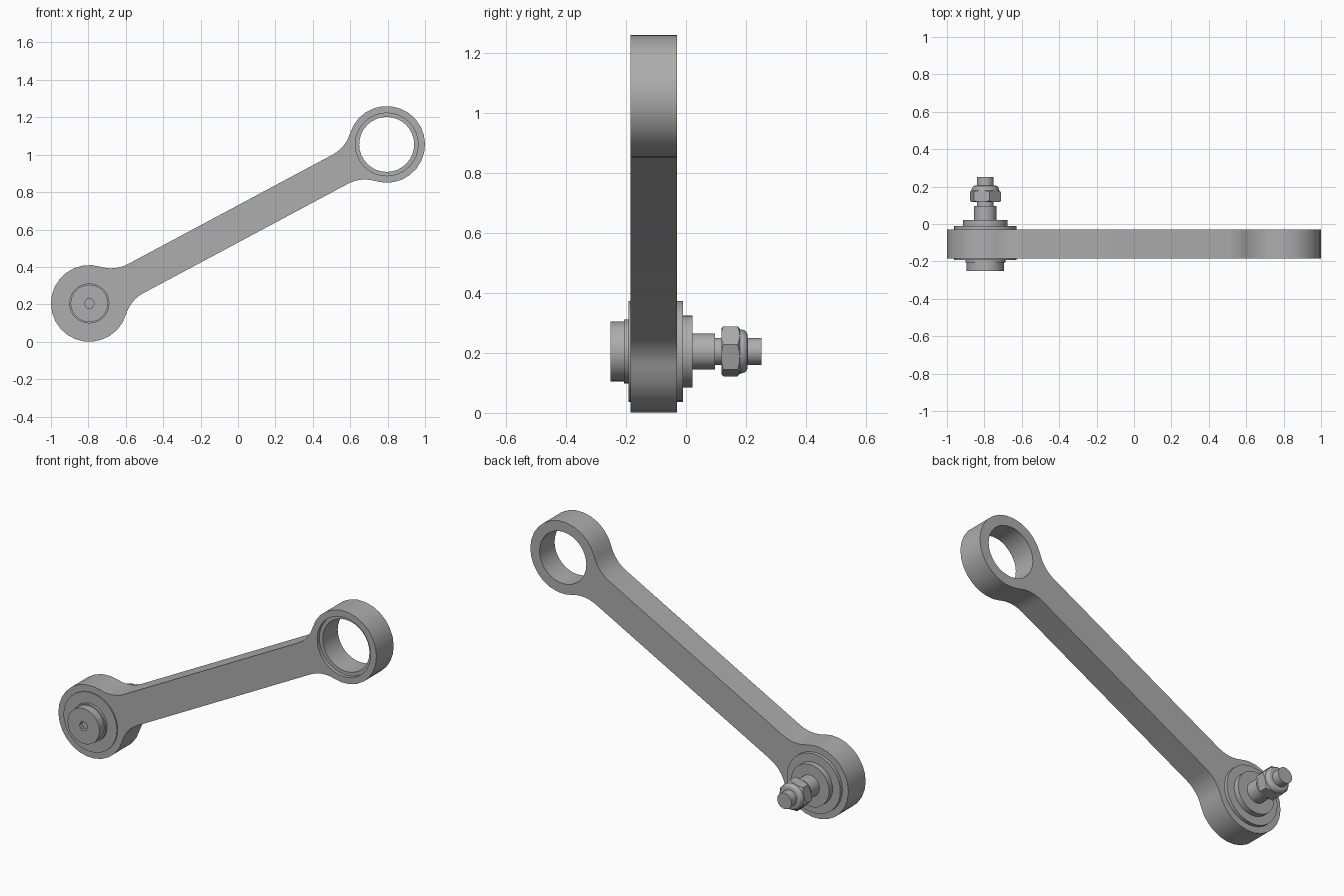
import bpy, bmesh, math
from mathutils import Vector

cube = bpy.data.objects.get("Cube")
if cube:
    bpy.data.objects.remove(cube)

steel = bpy.data.materials.new("grey steel")
steel.use_nodes = True
GREY = (0.42, 0.42, 0.42, 1)
steel.diffuse_color = GREY
steel.node_tree.nodes["Principled BSDF"].inputs["Base Color"].default_value = GREY

LOW = Vector((-0.795, 0, 0.205))     # stud end
HIGH = Vector((0.795, 0, 1.055))     # open eye end
EYE_R, HALF_W, FILLET = 0.205, 0.088, 0.19
FRONT, BACK = -0.185, -0.03


def finish(bm, name):
    bmesh.ops.remove_doubles(bm, verts=bm.verts, dist=1e-5)
    bmesh.ops.recalc_face_normals(bm, faces=bm.faces)
    mesh = bpy.data.meshes.new(name)
    bm.to_mesh(mesh)
    bm.free()
    ob = bpy.data.objects.new(name, mesh)
    bpy.context.collection.objects.link(ob)
    mesh.materials.append(steel)
    return ob


def select(ob):
    bpy.ops.object.select_all(action='DESELECT')
    ob.select_set(True)
    bpy.context.view_layer.objects.active = ob


def smooth(ob):
    select(ob)
    bpy.ops.object.shade_smooth_by_angle(angle=math.radians(30))


def prism(name, outline, y0, y1):
    """Extrude an (x, z) outline from y0 to y1."""
    bm = bmesh.new()
    face = bm.faces.new([bm.verts.new((x, y0, z)) for x, z in outline])
    ext = bmesh.ops.extrude_face_region(bm, geom=[face])
    verts = [g for g in ext["geom"] if isinstance(g, bmesh.types.BMVert)]
    bmesh.ops.translate(bm, verts=verts, vec=(0, y1 - y0, 0))
    return finish(bm, name)


def ngon(centre, radius, sides, turn=0.0):
    return [(centre.x + radius * math.cos(turn + math.tau * i / sides),
             centre.z + radius * math.sin(turn + math.tau * i / sides))
            for i in range(sides)]


def lathe(name, profile, centre, steps=32):
    """Spin a (radius, y) profile about the y axis through centre."""
    bm = bmesh.new()
    vs = [bm.verts.new((r, y, 0)) for r, y in profile]
    edges = [bm.edges.new(pair) for pair in zip(vs, vs[1:])]
    bmesh.ops.spin(bm, geom=vs + edges, cent=(0, 0, 0), axis=(0, 1, 0),
                   angle=math.tau, steps=steps, use_duplicate=False)
    bmesh.ops.translate(bm, verts=bm.verts, vec=(centre.x, 0, centre.z))
    return finish(bm, name)


def cut(ob, tool, operation='DIFFERENCE'):
    mod = ob.modifiers.new("cut", 'BOOLEAN')
    mod.operation, mod.object, mod.solver = operation, tool, 'EXACT'
    select(ob)
    bpy.ops.object.modifier_apply(modifier=mod.name)
    bpy.data.objects.remove(tool)


# Link arm: two round eyes blended into a straight bar by fillets
axis = HIGH - LOW
length, tilt = axis.length, math.atan2(axis.z, axis.x)
reach = math.sqrt((EYE_R + FILLET) ** 2 - (HALF_W + FILLET) ** 2)
join = math.atan2(HALF_W + FILLET, reach)


def arc(cx, cy, r, a, b, n):
    return [(cx + r * math.cos(a + (b - a) * i / n),
             cy + r * math.sin(a + (b - a) * i / n)) for i in range(n + 1)]


top = HALF_W + FILLET
half = arc(0, 0, EYE_R, join, math.tau - join, 20)
half += arc(reach, -top, FILLET, math.pi - join, math.pi / 2, 6)[1:]
half = arc(reach, top, FILLET, 1.5 * math.pi, math.pi + join, 6)[:-1] + half
outline = half + [(length - u, -v) for u, v in half]
ct, st = math.cos(tilt), math.sin(tilt)
outline = [(LOW.x + u * ct - v * st, LOW.z + u * st + v * ct) for u, v in outline]
link = prism("link_arm", outline, FRONT, BACK)
cut(link, prism("bore_cutter", ngon(HIGH, 0.147, 32), FRONT - 0.1, BACK + 0.1))
cut(link, prism("recess_cutter", ngon(HIGH, 0.168, 32), FRONT - 0.1, FRONT + 0.02))
smooth(link)

# Bushing pressed into the lower eye
smooth(lathe("bushing", [(0, -0.192), (0.168, -0.192), (0.168, -0.01), (0, -0.01)], LOW))

# Front collar and rear washer
smooth(lathe("front_collar", [(0, -0.207), (0.107, -0.207), (0.107, -0.185), (0, -0.185)], LOW))
smooth(lathe("rear_washer", [(0, -0.02), (0.12, -0.02), (0.12, 0.022), (0, 0.022)], LOW))

# Bolt head with a small hex socket
head = lathe("bolt_head", [(0, -0.252), (0.1, -0.252), (0.1, -0.2), (0, -0.2)], LOW)
cut(head, prism("socket_cutter", ngon(LOW, 0.027, 6), -0.3, -0.23))
smooth(head)

# Stepped stud
smooth(lathe("stud", [(0, 0.01), (0.06, 0.01), (0.06, 0.096), (0.045, 0.096),
                      (0.045, 0.252), (0, 0.252)], LOW))

# Lock nut: hexagon with chamfered corners, plus a rounded collar
nut = prism("hex_nut", ngon(LOW, 0.086, 6, math.radians(15)), 0.118, 0.18)
cut(nut, lathe("nut_chamfer", [(0, 0.117), (0.074, 0.117), (0.09, 0.127),
                               (0.09, 0.169), (0.072, 0.181), (0, 0.181)], LOW), 'INTERSECT')
smooth(nut)
smooth(lathe("nut_collar", [(0, 0.17), (0.073, 0.17), (0.073, 0.186), (0.07, 0.196),
                            (0.063, 0.203), (0.055, 0.205), (0, 0.205)], LOW))
